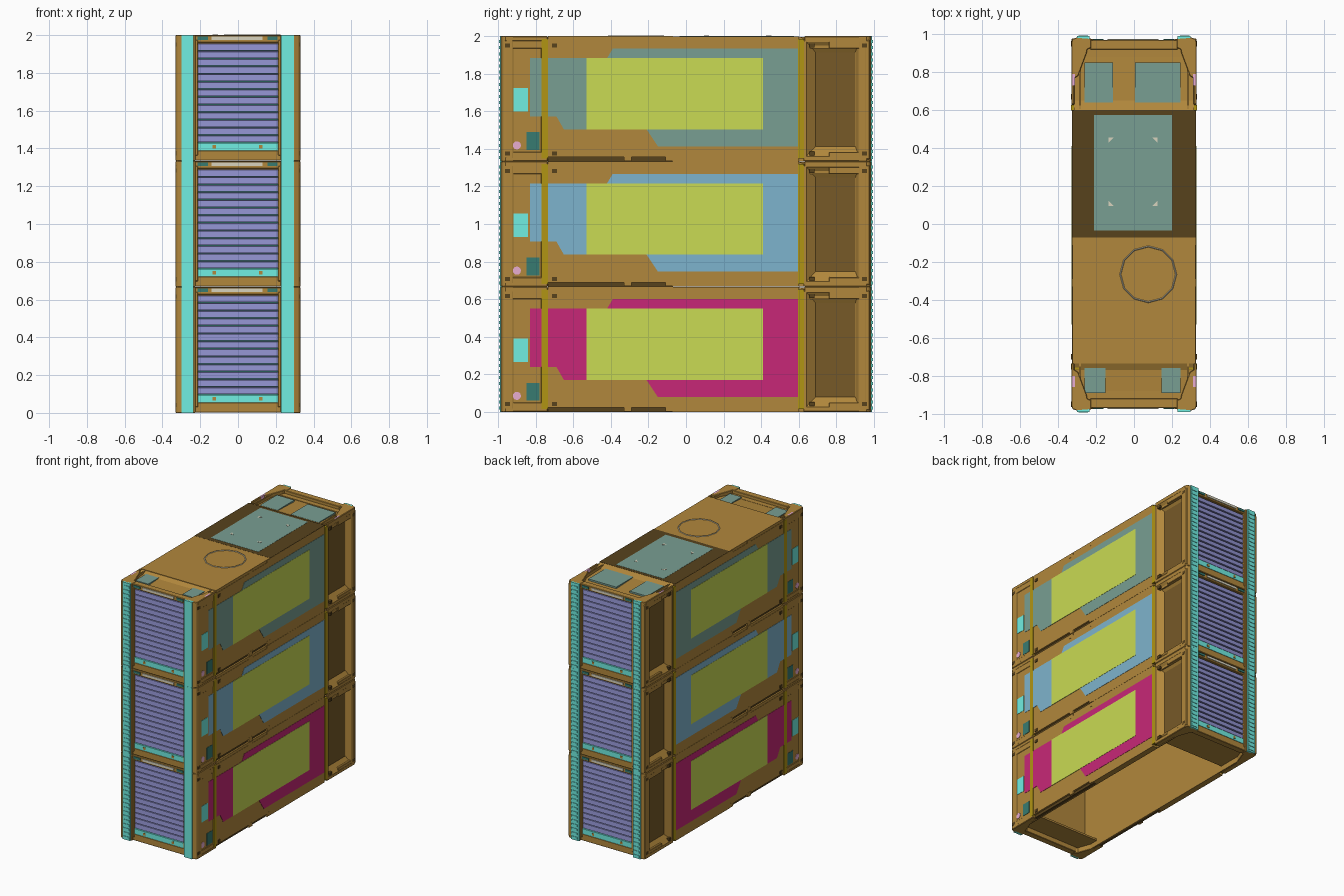
import bpy, bmesh, math

if "Cube" in bpy.data.objects:
    bpy.data.objects.remove(bpy.data.objects["Cube"])

def srgb(r, g, b):
    return tuple((c / 255) ** 2.2 for c in (r, g, b)) + (1.0,)

PALETTE = {
    "brown": (176, 134, 62), "dark_brown": (88, 68, 34), "mid_brown": (118, 90, 44), "cyan": (112, 238, 225),
    "purple": (142, 144, 204), "teal": (120, 157, 145), "blue": (125, 178, 204),
    "magenta": (198, 44, 118), "lime": (200, 218, 84), "gold": (176, 148, 26),
    "pink": (232, 172, 208), "pale": (215, 210, 188), "deep_teal": (58, 122, 112)}
MATS = {}
for key, rgb in PALETTE.items():
    MATS[key] = bpy.data.materials.new(key)
    MATS[key].diffuse_color = srgb(*rgb)

def part(name, mat, solids, z0=0.0, bevel=0.0):
    """One object from prisms: (axis, profile points, start, end)."""
    bm = bmesh.new()
    for axis, pts, a, b in solids:
        place = {"x": lambda u, v, w: (w, u, v), "y": lambda u, v, w: (u, w, v),
                 "z": lambda u, v, w: (u, v, w)}[axis]
        lo = [bm.verts.new(place(u, v, a)) for u, v in pts]
        hi = [bm.verts.new(place(u, v, b)) for u, v in pts]
        n = len(pts)
        bm.faces.new(lo)
        bm.faces.new(hi[::-1])
        for i in range(n):
            bm.faces.new((lo[i], lo[(i + 1) % n], hi[(i + 1) % n], hi[i]))
    bmesh.ops.recalc_face_normals(bm, faces=bm.faces)
    return finish(name, mat, bm, z0, bevel)

def finish(name, mat, bm, z0, bevel=0.0):
    me = bpy.data.meshes.new(name)
    bm.to_mesh(me)
    bm.free()
    me.materials.append(MATS[mat])
    ob = bpy.data.objects.new(name, me)
    ob.location.z = z0
    bpy.context.collection.objects.link(ob)
    if bevel:
        mod = ob.modifiers.new("bevel", "BEVEL")
        mod.width, mod.segments = bevel, 1
    return ob

def rect(u0, u1, v0, v1):
    return [(u0, v0), (u1, v0), (u1, v1), (u0, v1)]

def box(x0, x1, y0, y1, z0, z1):
    return ("x", rect(y0, y1, z0, z1), x0, x1)

def sides(solids):
    """Mirror x-axis prisms to the left side."""
    return solids + [("x", p, -b, -a) for _, p, a, b in solids]

def ends(solids):
    """Mirror x-axis prisms to the back end."""
    return solids + [("x", [(-y, z) for y, z in p], a, b) for _, p, a, b in solids]

H, PITCH = 0.6664, 0.6667

def build_unit(z0, tint, tag):
    def add(name, mat, solids, bevel=0.0):
        return part(f"{tag}_{name}", mat, solids, z0, bevel)

    # hollow shell: inner side walls, end walls, end floors, roof
    add("inner_walls", "brown", sides([box(.28, .289, -.95, .95, 0, .663)]))
    add("end_walls", "brown", ends([box(-.28, .28, -.93, -.88, .04, .64)]))
    add("end_floors", "brown", [box(-.28, .28, -.95, -.75, .04, .055), box(-.28, .28, .64, .95, .04, .055)])
    add("front_roof", "brown", [box(-.324, .324, -.735, -.07, .640, H)])
    add("rear_roof", "brown", [box(-.285, .285, -.07, .60, .640, H - .002)])
    add("roof_ends", "brown", [
        ("x", [(.60, .665), (.65, .645), (.95, .634), (.95, .60), (.60, .60)], -.316, .316),
        ("x", [(-.73, .665), (-.77, .645), (-.95, .634), (-.95, .60), (-.73, .60)], -.316, .316)])

    # side skins, with a shallow groove along the front half of each joint
    skin = [(-.735, .022), (-.10, .022), (-.07, 0), (.60, 0), (.60, H - .001), (-.07, H - .001),
            (-.10, .645), (-.735, .645)]
    add("side_skins", "brown", sides([("x", skin, .289, .326)]))
    add("side_grooves", "dark_brown", sides([
        box(.289, .312, -.735, -.07, 0, .024), box(.289, .312, -.735, -.07, .643, H - .001)]))
    add("front_side_blocks", "brown", sides([box(.289, .326, -.965, -.765, .005, .645)]), .006)
    add("side_rails", "brown", sides([
        box(.314, .330, -.965, -.735, .638, H), box(.289, .330, -.965, -.735, 0, .022),
        box(.314, .330, .63, .965, .632, H), box(.289, .330, .63, .965, 0, .03),
        box(.289, .330, .625, .645, 0, .645), box(.289, .330, .955, .978, .01, .645)]), .004)
    add("side_clips", "brown", sides([
        box(.30, .327, y - .02, y + .02, z, z + .032) for y in (-.31, -.09) for z in (.002, .632)]))
    add("corner_clips", "dark_brown", sides([
        box(.31, .331, y - .014, y + .014, z, z + .022)
        for y in (-.95, -.70, .67, .95) for z in (.03, .605)]))
    add("side_straps", "gold", sides([
        box(.289, .331, -.768, -.735, .015, .652), box(.289, .331, .597, .628, .015, .652)]))

    # sloped recess near the rear of each side
    bm = bmesh.new()
    for s in (1, -1):
        outer = [bm.verts.new((s * .328, y, z)) for y, z in rect(.643, .958, .03, .634)]
        inner = [bm.verts.new((s * .292, y, z)) for y, z in rect(.69, .90, .08, .58)]
        for i in range(4):
            j = (i + 1) % 4
            f = (outer[i], outer[j], inner[j], inner[i])
            bm.faces.new(f if s > 0 else f[::-1])
    finish(f"{tag}_recess_slopes", "brown", bm, z0)
    add("recess_panels", "mid_brown", sides([box(.284, .292, .69, .90, .08, .58)]))

    # coloured side graphics
    shape = [(-.83, .55), (-.42, .55), (-.39, .60), (.597, .60), (.597, .08), (-.15, .08),
             (-.21, .17), (-.65, .17), (-.69, .24), (-.83, .24)]
    add("side_color_panels", tint, sides([("x", shape, .315, .328)]))
    add("side_lime_panels", "lime", sides([box(.315, .3295, -.53, .41, .17, .55)]))
    add("side_cyan_tags", "cyan", sides([box(.315, .328, -.917, -.84, .265, .39)]))
    add("side_teal_tags", "deep_teal", sides([box(.315, .328, -.85, -.78, .06, .155)]))
    dot = [(-.90 + .022 * math.cos(a * math.pi / 6), .085 + .022 * math.sin(a * math.pi / 6)) for a in range(12)]
    add("side_dots", "pink", sides([("x", dot, .315, .328)]))

    # corner posts with chamfered outer edges, plus roof and floor corner blocks
    prof = [(.225, -.93), (.225, -.978), (.30, -.984), (.324, -.975), (.330, -.955), (.330, -.92), (.289, -.90)]
    posts, blocks = [], []
    for sx in (1, -1):
        for sy in (1, -1):
            posts.append(("z", [(sx * x, sy * y) for x, y in prof], 0, H))
            cap = [(.24, -.95), (.25, -.90), (.295, -.78), (.329, -.76), (.329, -.95)]
            blocks.append(("z", [(sx * x, sy * y) for x, y in cap], .60, H))
            blocks.append(("z", [(sx * x, sy * y) for x, y in cap], 0, .05))
    add("corner_posts", "brown", posts, .003)
    add("corner_blocks", "brown", blocks, .003)
    add("roof_handles", "pink", sides([box(.312, .326, -.86, -.80, .64, H + .0002),
                                       box(.312, .326, .73, .79, .64, H + .0002)]))

    # end door frames and light bars
    add("door_frames", "brown", ends([
        box(-.23, .23, -.97, -.92, .627, .664), box(-.23, .23, -.97, -.92, .003, .055),
        box(-.23, -.212, -.975, -.92, .03, .64), box(.212, .23, -.975, -.92, .03, .64)]), .003)
    add("door_light_bars", "pale", ends([box(-.14, .13, -.976, -.95, .640, .658)]))
    add("door_corner_tags", "deep_teal", ends([
        box(-.215, -.16, -.976, -.95, .640, .658), box(.155, .21, -.976, -.95, .640, .658)]))

    # louvres
    slats = []
    for i in range(13):
        z = .100 + i * .0405
        slats.append(("x", [(-.966, z), (-.962, z + .033), (-.945, z + .037), (-.945, z)], -.212, .212))
    add("louvre_slats", "purple", ends(slats))
    add("louvre_backing", "deep_teal", ends([box(-.212, .212, -.95, -.925, .055, .63)]))
    add("louvre_sills", "cyan", ends([box(-.212, .212, -.97, -.94, .055, .095)]))
    add("sill_bolts", "brown", ends([box(x - .009, x + .009, -.974, -.96, .066, .084) for x in (-.125, .12)]))

    # cyan corner strips and their ribs
    add("corner_strips", "cyan", ends([
        box(-.30, -.235, -.990, -.97, 0, H), box(.228, .297, -.990, -.97, 0, H)]))
    ribs = []
    for i in range(20):
        z = .012 + i * .0325
        ribs.append(box(-.293, -.242, -.994, -.985, z, z + .016))
        ribs.append(box(-.293, -.242, .985, .994, z, z + .016))
        ribs.append(box(.242, .293, .985, .994, z, z + .016))
    add("strip_ribs", "cyan", ribs)

for k, (tint, tag) in enumerate((("magenta", "bottom"), ("blue", "middle"), ("teal", "top"))):
    build_unit(k * PITCH, tint, tag)

# roof skin, hatch, corner marks, tags and ring on the top unit
T = 2 * PITCH + H
part("roof_dark_skin", "dark_brown", [box(-.326, .326, -.07, .60, T - .0005, T + .0008)])
part("roof_hatch", "teal", [box(-.21, .20, -.035, .575, T - .02, T + .002)])
marks = []
for sx in (1, -1):
    for sy in (1, -1):
        x, y = .13 * sx - .005, .275 + .18 * sy
        marks.append(("z", [(x, y), (x - sx * .028, y), (x, y - sy * .028)], T, T + .0035))
part("hatch_marks", "pale", marks)
part("roof_tags", "teal", [
    box(-.26, -.11, .64, .85, T - .03, T - .016), box(.005, .245, .64, .85, T - .03, T - .016),
    box(-.26, -.15, -.89, -.74, T - .03, T - .016), box(.145, .245, -.89, -.74, T - .03, T - .016)])
bpy.ops.mesh.primitive_torus_add(major_segments=12, minor_segments=4, major_radius=.147,
                                 minor_radius=.006, location=(.075, -.265, T - .002))
ring = bpy.context.object
ring.name = "roof_ring"
ring.data.materials.append(MATS["pale"])

for m in bpy.data.materials:
    if m.users and not m.is_grease_pencil:
        m.use_nodes = True
        m.node_tree.nodes["Principled BSDF"].inputs["Base Color"].default_value = m.diffuse_color
